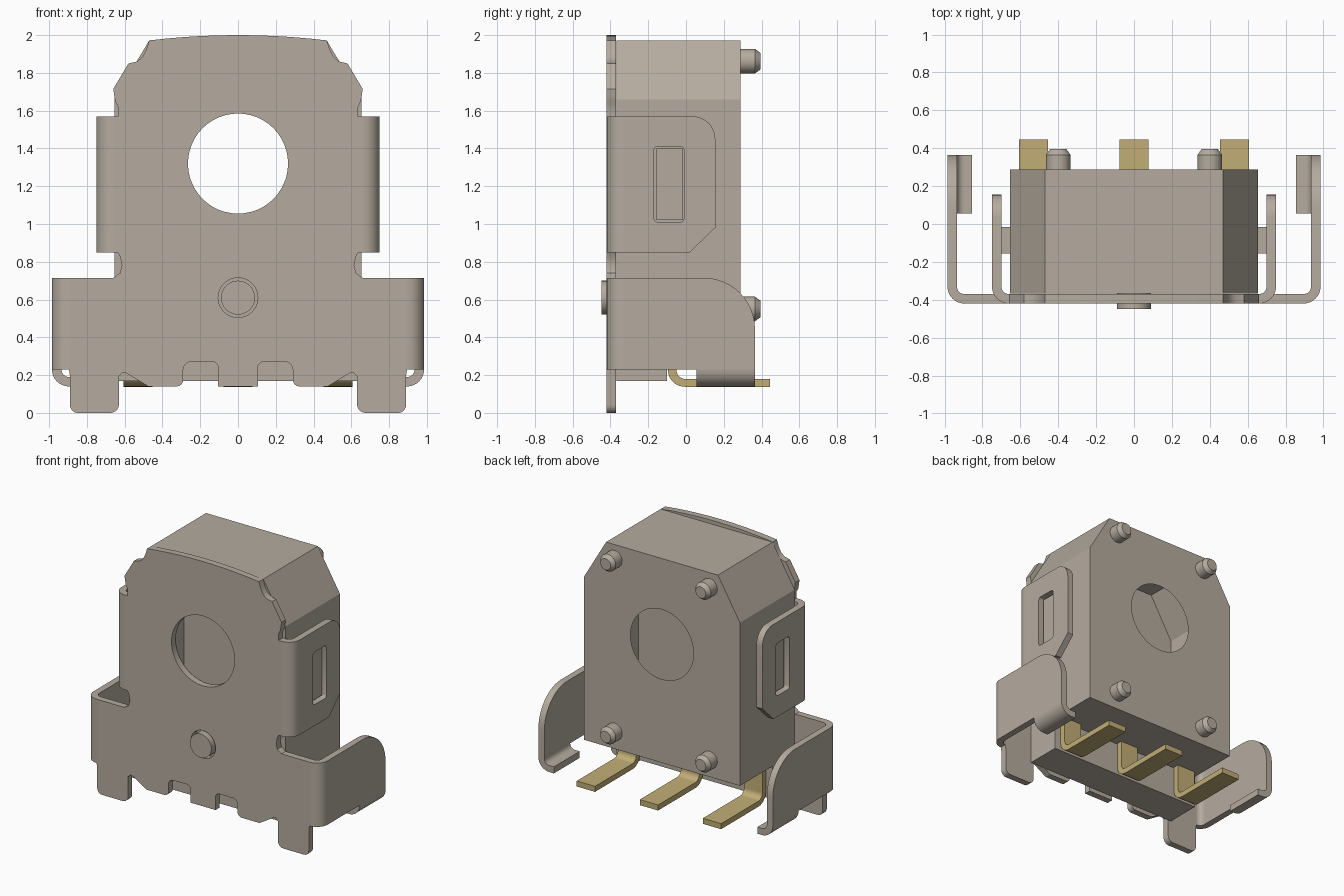
import bpy, bmesh, math
from mathutils import Vector, Matrix

if "Cube" in bpy.data.objects:
    bpy.data.objects.remove(bpy.data.objects["Cube"], do_unlink=True)


def material(name, rgb):
    m = bpy.data.materials.new(name)
    m.use_nodes = True
    m.diffuse_color = (*rgb, 1)
    m.node_tree.nodes["Principled BSDF"].inputs["Base Color"].default_value = (*rgb, 1)
    return m


GREY = material("warm grey", (0.46, 0.41, 0.345))
GOLD = material("pale gold", (0.53, 0.42, 0.18))


def arc(cx, cy, rx, ry, a0, a1, n=8):
    """Points on an elliptical arc, angles in degrees."""
    angles = [math.radians(a0 + (a1 - a0) * i / n) for i in range(n + 1)]
    return [(cx + rx * math.cos(a), cy + ry * math.sin(a)) for a in angles]


def circle(cx, cy, r, n=48):
    return arc(cx, cy, r, r, 0, 360, n)[:-1]


def finish(name, bm, mat, mirror=False):
    bmesh.ops.recalc_face_normals(bm, faces=bm.faces)
    mesh = bpy.data.meshes.new(name)
    bm.to_mesh(mesh)
    bm.free()
    mesh.materials.append(mat)
    ob = bpy.data.objects.new(name, mesh)
    bpy.context.collection.objects.link(ob)
    bpy.ops.object.select_all(action='DESELECT')
    ob.select_set(True)
    bpy.context.view_layer.objects.active = ob
    bpy.ops.object.shade_smooth_by_angle(angle=math.radians(30))
    if mirror:
        ob.modifiers.new("mirror", 'MIRROR').use_mirror_merge = False
    return ob


def prism_mesh(outline, axis, lo, hi, holes=()):
    """Extrude a flat outline, with optional holes, along one axis."""
    place = {'x': lambda u, v: (lo, u, v),
             'y': lambda u, v: (u, lo, v),
             'z': lambda u, v: (u, v, lo)}[axis]
    bm = bmesh.new()
    edges = []
    for loop in (outline, *holes):
        vs = [bm.verts.new(place(u, v)) for u, v in loop]
        if not holes:
            bm.faces.new(vs)
        else:
            edges += [bm.edges.new((vs[i - 1], vs[i])) for i in range(len(vs))]
    if holes:
        bmesh.ops.triangle_fill(bm, use_beauty=True, use_dissolve=False, edges=edges)
    base = bm.faces[:]
    ext = bmesh.ops.extrude_face_region(bm, geom=base, use_keep_orig=True)
    shift = Vector([hi - lo if a == axis else 0 for a in 'xyz'])
    bmesh.ops.translate(bm, vec=shift,
                        verts=[g for g in ext['geom'] if isinstance(g, bmesh.types.BMVert)])
    return bm


def prism(name, outline, axis, lo, hi, holes=(), mat=GREY, mirror=False):
    return finish(name, prism_mesh(outline, axis, lo, hi, holes), mat, mirror)


def stud(name, x, z, profile, mirror=False):
    """Lathe a (radius, y) profile around a y-directed axis."""
    bm = bmesh.new()
    vs = [bm.verts.new((x + r, y, z)) for r, y in profile]
    es = [bm.edges.new(p) for p in zip(vs, vs[1:])]
    bmesh.ops.spin(bm, geom=vs + es, cent=(x, 0, z), axis=(0, 1, 0),
                   angle=math.tau, steps=32)
    bmesh.ops.remove_doubles(bm, verts=bm.verts, dist=1e-4)
    finish(name, bm, GREY, mirror)


# Hollow housing with an open round hole at front and back
BORE = (0, 1.32, 0.265)
housing = [(-0.655, 0.42), (0.655, 0.42), (0.655, 1.66), (0.47, 1.972),
           (-0.47, 1.972), (-0.655, 1.66)]
bm = prism_mesh(housing, 'y', -0.368, 0.288, [circle(*BORE)])
bore_walls = [f for f in bm.faces if all(
    math.hypot(v.co.x, v.co.z - BORE[1]) < BORE[2] + 0.005 for v in f.verts)]
bmesh.ops.delete(bm, geom=bore_walls, context='FACES')
finish("housing", bm, GREY)

# Lower front ledge of the housing
prism("housing_ledge", [(-0.368, 0.17), (-0.1, 0.17), (-0.1, 0.42), (-0.368, 0.42)],
      'x', -0.655, 0.655)

# Front sheet metal plate, half outline from bottom centre to top centre
half = [(0.105, 0.14), (0.105, 0.24)]
half += arc(0.135, 0.24, 0.03, 0.03, 180, 90, 4)[1:]
half += arc(0.25, 0.23, 0.04, 0.04, 90, 0, 5)
half += arc(0.325, 0.175, 0.035, 0.035, 180, 270, 4)
half += [(0.475, 0.14), (0.59, 0.21), (0.61, 0.215), (0.63, 0.195)]
half += arc(0.675, 0.045, 0.045, 0.045, 180, 270, 5)
half += arc(0.85, 0.045, 0.04, 0.045, 270, 360, 5)
half += [(0.89, 0.2), (0.895, 0.23), (0.895, 0.715), (0.66, 0.715)]
half += arc(0.635, 0.775, 0.02, 0.06, -75, 0, 3)[:1]
half += [(0.625, 0.74), (0.615, 0.78), (0.622, 0.82), (0.635, 0.85),
         (0.66, 0.85), (0.66, 1.57), (0.635, 1.57), (0.635, 1.62), (0.65, 1.65),
         (0.655, 1.68), (0.66, 1.715), (0.58, 1.85)]
half += [(0.535, 1.86), (0.505, 1.885), (0.485, 1.925), (0.47, 1.972)]
half += [(0.47 * k, 2.0 - 0.028 * k * k) for k in (0.8, 0.6, 0.4, 0.2)]
# keep the relief notch simple beside the wide arms
half = [p for p in half if not (0.63 < p[0] < 0.645 and 0.71 < p[1] < 0.73)]
outline = half + [(0, 2.0)] + [(-x, z) for x, z in reversed(half)]
prism("front_plate", outline, 'y', -0.42, -0.37,
      [circle(*BORE), circle(0, 0.61, 0.105, 32)])


def bend(name, x_out, z0, z1, r=0.09, t=0.05):
    """Rounded vertical fold joining the front plate to a side flap."""
    cx, cy = x_out - r, -0.42 + r
    pts = arc(cx, cy, r, r, -90, 0) + arc(cx, cy, r - t, r - t, 0, -90)
    prism(name, pts, 'z', z0, z1, mirror=True)


# Upper clip flaps with a latch window
bend("clip_bend", 0.75, 0.85, 1.57)
flap = [(-0.33, 0.85), (0.02, 0.85), (0.155, 0.98)]
flap += arc(0.035, 1.45, 0.12, 0.12, 0, 90) + [(-0.33, 1.57)]
window = []
for cy, cz, a in ((-0.03, 1.39, 0), (-0.15, 1.39, 90), (-0.15, 1.03, 180), (-0.03, 1.03, 270)):
    window += arc(cy, cz, 0.02, 0.02, a, a + 90, 3)
prism("clip_flap", flap, 'x', 0.70, 0.75, [window], mirror=True)
prism("latch_block", [(-0.155, 1.02), (-0.015, 1.02), (-0.015, 1.4), (-0.155, 1.4)],
      'x', 0.65, 0.715, mirror=True)

# Wide lower arms with inward folded feet
bend("arm_bend", 0.985, 0.23, 0.715)
arm = [(-0.33, 0.23), (0.365, 0.23)]
arm += arc(0.095, 0.445, 0.27, 0.27, 0, 90, 12) + [(-0.33, 0.715)]
prism("side_arm", arm, 'x', 0.935, 0.985, mirror=True)
foot = arc(0.895, 0.23, 0.09, 0.09, 0, -90) + [(0.855, 0.14), (0.855, 0.19)]
foot += arc(0.895, 0.23, 0.04, 0.04, -90, 0)
prism("arm_foot", foot, 'y', 0.055, 0.365, mirror=True)

# Gold bent contact pins
pin = [(-0.095, 0.43)] + arc(-0.005, 0.225, 0.09, 0.087, 180, 270)
pin += [(0.445, 0.138), (0.445, 0.18)] + arc(-0.005, 0.225, 0.045, 0.045, 270, 180)
pin += [(-0.05, 0.43)]
for label, x in (("right", -0.53), ("middle", 0), ("left", 0.53)):
    prism("contact_pin_" + label, pin, 'x', x - 0.077, x + 0.077, mat=GOLD)

# Rear locating studs and front boss
tip = [(0.065, 0.28), (0.065, 0.365), (0.043, 0.395), (0, 0.395)]
stud("upper_rear_stud", 0.4, 1.862, tip, True)
stud("lower_rear_stud", 0.4, 0.55, tip, True)
stud("front_boss", 0, 0.61, [(0.09, -0.36), (0.09, -0.448), (0, -0.448)])
